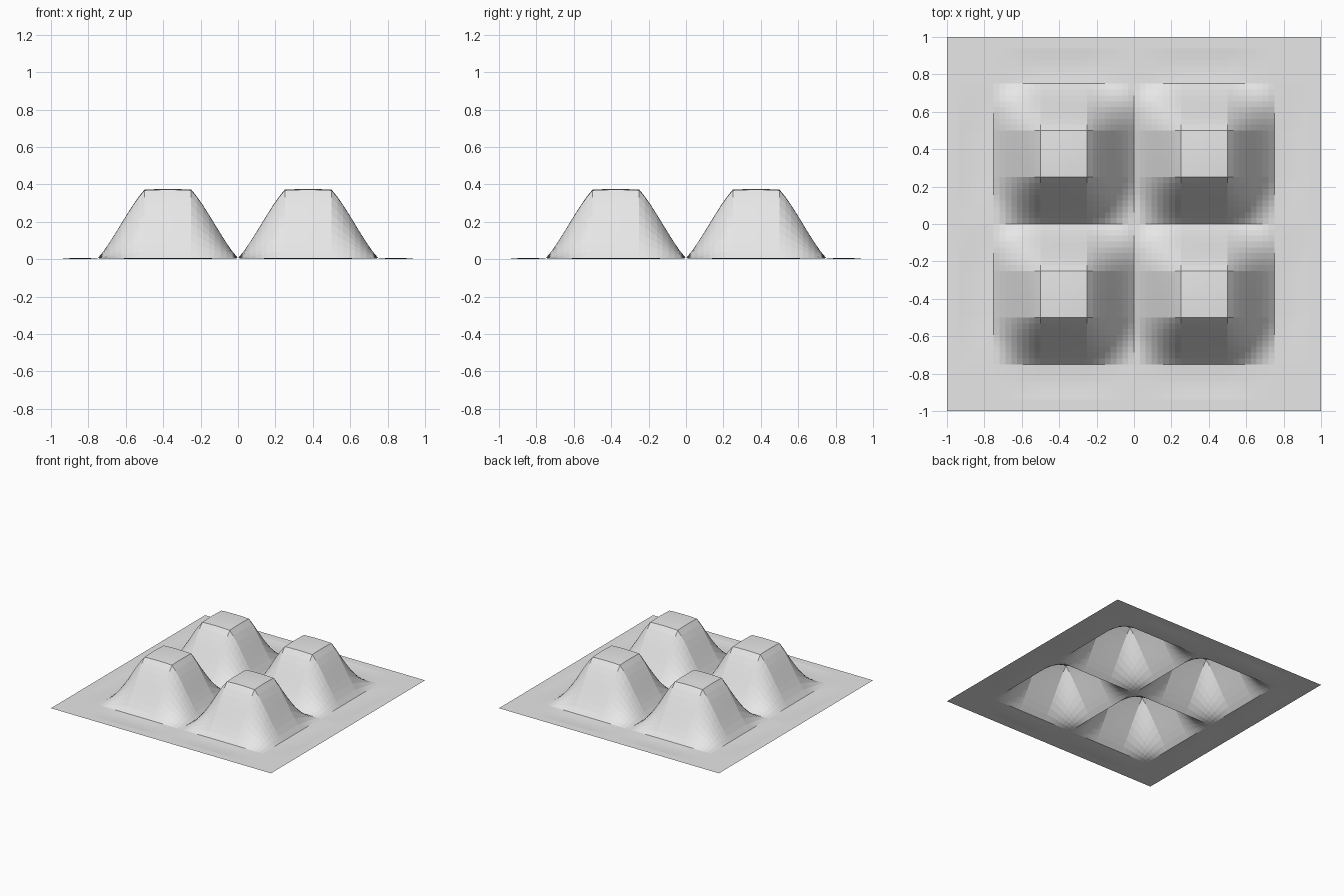
import bpy
import bmesh
import math

default_cube = bpy.data.objects.get("Cube")
if default_cube:
    bpy.data.objects.remove(default_cube, do_unlink=True)

BASE = 0.005      # level of the flat border
HEIGHT = 0.363    # rise of each bump
CELL = 0.25       # width of a border, slope or plateau band


def profile(c):
    """Cross-section along one axis: border, slope, plateau, slope to the middle."""
    band, t = divmod(abs(c) / CELL, 1)
    if band >= 3:                                   # shallow dip around the bumps
        return -0.0136 * math.sin(math.pi * min(1, t / 0.75)) if band == 3 else 0
    if band == 1:                                   # slightly domed plateau
        return 1 + 0.01 * math.sin(math.pi * t)
    if band == 2:                                   # outer slope runs downward
        t = 1 - t
    ease = t * t * (3 - 2 * t)
    return 0.75 * t + 0.25 * ease                   # gentle S-shaped slope


# Plain grey material
grey = bpy.data.materials.new("light_grey")
grey.use_nodes = True
colour = (0.8, 0.8, 0.8, 1)
grey.diffuse_color = colour
grey.node_tree.nodes["Principled BSDF"].inputs["Base Color"].default_value = colour

# Square sheet raised into four flat-topped bumps
bm = bmesh.new()
bmesh.ops.create_grid(bm, x_segments=64, y_segments=64, size=1)
for v in bm.verts:
    x, y = round(v.co.x, 5), round(v.co.y, 5)
    v.co.z = BASE + HEIGHT * profile(x) * profile(y)
bm.normal_update()

mesh = bpy.data.meshes.new("bumpy_sheet")
bm.to_mesh(mesh)
bm.free()
mesh.materials.append(grey)
sheet = bpy.data.objects.new("bumpy_sheet", mesh)
bpy.context.collection.objects.link(sheet)
